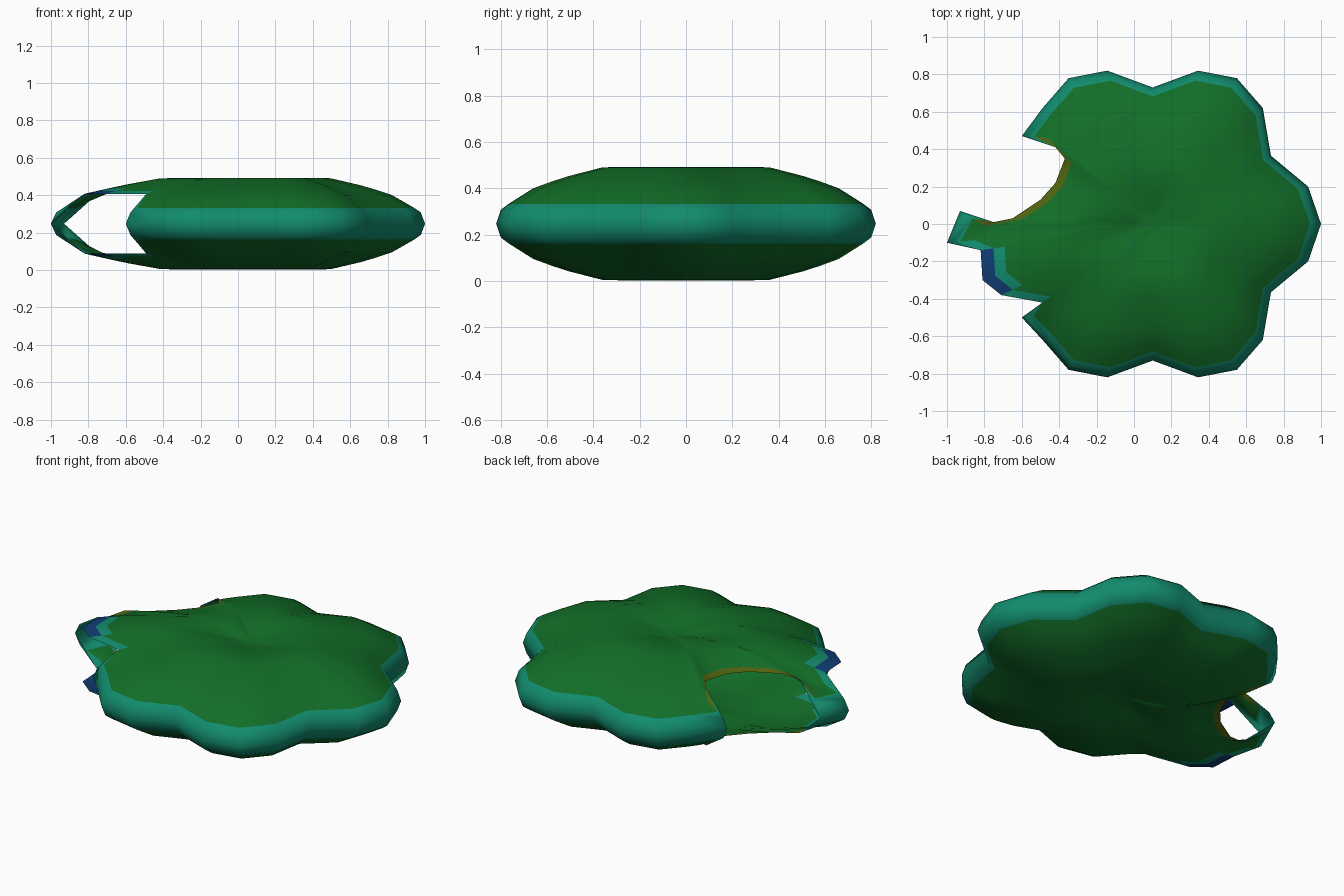
import bpy, bmesh, math

if "Cube" in bpy.data.objects:
    bpy.data.objects.remove(bpy.data.objects["Cube"])

CX, MID = 0.1, 0.2475          # hub of the lobes, mid height


def mat(name, c):
    m = bpy.data.materials.new(name)
    m.diffuse_color = (*c, 1)
    m.use_nodes = True
    m.node_tree.nodes["Principled BSDF"].inputs["Base Color"].default_value = m.diffuse_color
    return m


mats = [mat("leaf green", (0.006, 0.155, 0.021)), mat("teal rim", (0.006, 0.26, 0.155)),
        mat("olive edge", (0.08, 0.125, 0.005)), mat("deep blue", (0.005, 0.045, 0.17))]
GREEN, TEAL, OLIVE, BLUE = range(4)

# half thickness against distance from the hub (dimpled middle, rounded rim)
PROFILE = [(0, .19), (.12, .212), (.25, .238), (.34, .245), (.44, .243), (.62, .205),
           (.79, .16), (.935, .085), (.975, .06), (1, 0)]


def half(s):
    for (a, ha), (b, hb) in zip(PROFILE, PROFILE[1:]):
        if s <= b:
            return ha + (hb - ha) * (s - a) / (b - a)
    return 0


# spokes: (x, y, cut, bend, tag); cut < 1 means the rim is torn away there
spokes = []
for lobe in range(-120, 121, 60):
    for da, r in ((-13.5, .855), (0, .9), (13.5, .855), (30, .73)):
        if lobe == 120 and da == 30:
            continue
        a = math.radians(lobe + da)
        spokes.append((CX + r * math.cos(a), r * math.sin(a), 1, 0, ""))
spokes += [
    (-.60, .47, 1, -7, "bite"),
    (-.42, .41, .76, 0, "bite"), (-.37, .35, .73, 0, "bite"), (-.42, .22, .70, 0, "bite"),
    (-.50, .13, .70, 0, "bite"), (-.65, .03, .74, 0, "bite"), (-.75, .01, .79, 0, "bite"),
    (-.93, .07, 1, 6, ""), (-1.0, -.10, 1, 0, "gap"),
    (-.82, -.14, .79, 0, "flap"), (-.81, -.30, .79, 0, "flap"),
    (-.71, -.38, .79, 0, "gap"), (-.49, -.42, .79, 0, ""),
    (-.60, -.50, 1, 6, ""),
]

CAP = [0, .13, .25, .36, .47, .57, .66, .75, .86, .925, 1]   # rings over the cap
WALL = [.975, 1]                                           # rings down the rim


def column(sp, sign):
    x, y, cut, bend, _ = sp
    r, ang = math.hypot(x - CX, y), math.atan2(y, x - CX)
    end = .935 if cut == 1 else cut
    pts = []
    for s in [f * end for f in CAP] + [w if cut == 1 else cut for w in WALL]:
        t = s / cut
        a = ang + math.radians(bend) * min(1, (1 - t) / .18)
        pts.append((CX + t * r * math.cos(a), t * r * math.sin(a), MID + sign * half(s)))
    return pts


# hollow lobed shell, upper and lower halves
bm = bmesh.new()
n, last = len(spokes), len(CAP) - 2
for sign in (1, -1):
    cols = [[bm.verts.new(p) for p in column(sp, sign)] for sp in spokes]
    for j in range(n):
        a, b, tag = cols[j], cols[(j + 1) % n], spokes[j][4]
        for k in range(len(a) - 1):
            quad = [a[k], a[k + 1], b[k + 1], b[k]]
            f = bm.faces.new(quad if sign > 0 else quad[::-1])
            f.smooth = True
            col = GREEN
            if k > last:
                col = TEAL
            elif k == last:
                col = {"bite": OLIVE, "gap": TEAL, "flap": BLUE}.get(tag, GREEN)
            elif k == last - 1 and tag == "flap":
                col = TEAL
            f.material_index = col
bmesh.ops.remove_doubles(bm, verts=bm.verts[:], dist=0.0005)

me = bpy.data.meshes.new("lobed_shell")
bm.to_mesh(me)
bm.free()
for m in mats:
    me.materials.append(m)
ob = bpy.data.objects.new("lobed_shell", me)
bpy.context.collection.objects.link(ob)
